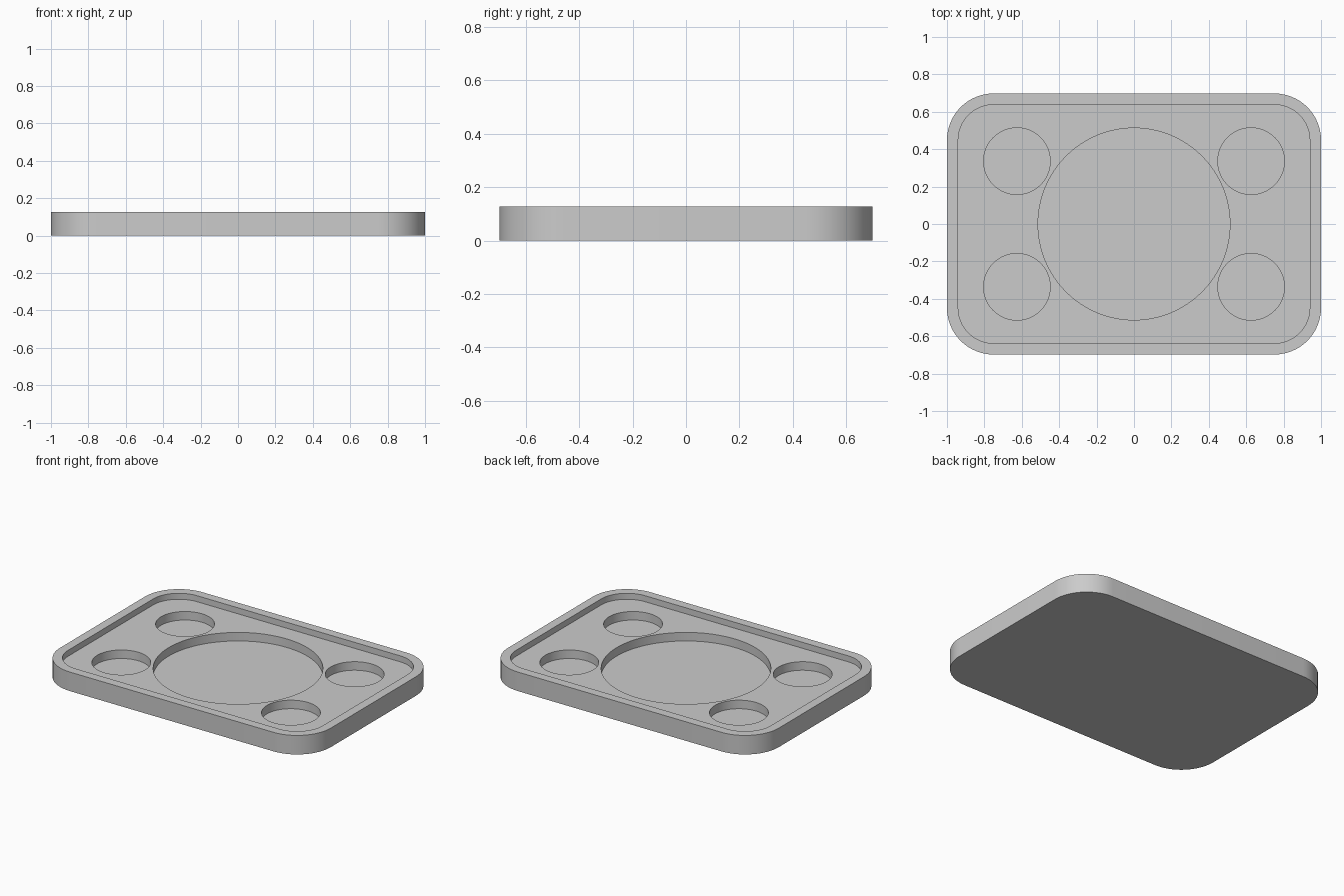
import bpy
import bmesh
import math

if "Cube" in bpy.data.objects:
    bpy.data.objects.remove(bpy.data.objects["Cube"])

HEIGHT = 0.127
TRAY_FLOOR = 0.087
POCKET_FLOOR = 0.03

grey = bpy.data.materials.new("plain grey")
grey.use_nodes = True
colour = (0.6, 0.6, 0.6, 1)
grey.diffuse_color = colour
grey.node_tree.nodes["Principled BSDF"].inputs["Base Color"].default_value = colour


def rounded_rectangle(hx, hy, radius, steps=16):
    """Outline of a rectangle with rounded corners, counter-clockwise."""
    points = []
    for i, (sx, sy) in enumerate([(1, 1), (-1, 1), (-1, -1), (1, -1)]):
        for k in range(steps + 1):
            a = math.pi / 2 * (i + k / steps)
            points.append((sx * (hx - radius) + radius * math.cos(a),
                           sy * (hy - radius) + radius * math.sin(a)))
    return points


def circle(cx, cy, radius, sides=96):
    angles = [2 * math.pi * k / sides for k in range(sides)]
    return [(cx + radius * math.cos(a), cy + radius * math.sin(a)) for a in angles]


def prism(name, outline, z0, z1):
    """Extrude an outline from z0 up to z1."""
    bm = bmesh.new()
    face = bm.faces.new([bm.verts.new((x, y, z0)) for x, y in outline])
    extruded = bmesh.ops.extrude_face_region(bm, geom=[face], use_keep_orig=True)
    for v in extruded["geom"]:
        if isinstance(v, bmesh.types.BMVert):
            v.co.z = z1
    bmesh.ops.recalc_face_normals(bm, faces=bm.faces)
    mesh = bpy.data.meshes.new(name)
    bm.to_mesh(mesh)
    bm.free()
    mesh.materials.append(grey)
    obj = bpy.data.objects.new(name, mesh)
    bpy.context.collection.objects.link(obj)
    return obj


# Solid slab with rounded corners
tray = prism("tray", rounded_rectangle(1.0, 0.698, 0.25), 0, HEIGHT)

# Recess inside the rim, one large round pocket and four small ones
cutters = [
    prism("rim_recess_cutter", rounded_rectangle(0.94, 0.638, 0.19), TRAY_FLOOR, 0.3),
    prism("large_pocket_cutter", circle(0, 0, 0.513), POCKET_FLOOR, 0.25),
]
for sx in (-1, 1):
    for sy in (-1, 1):
        cutters.append(prism("small_pocket_cutter",
                             circle(sx * 0.626, sy * 0.336, 0.178),
                             POCKET_FLOOR, 0.25))

bpy.ops.object.select_all(action="DESELECT")
tray.select_set(True)
bpy.context.view_layer.objects.active = tray
for cutter in cutters:
    cutter.hide_render = True
    cut = tray.modifiers.new(cutter.name, "BOOLEAN")
    cut.operation = "DIFFERENCE"
    cut.solver = "EXACT"
    cut.object = cutter
    bpy.ops.object.modifier_apply(modifier=cut.name)
    bpy.data.objects.remove(cutter)

# Smooth curved walls, sharp rims
bpy.ops.object.shade_smooth_by_angle(angle=math.radians(30))
